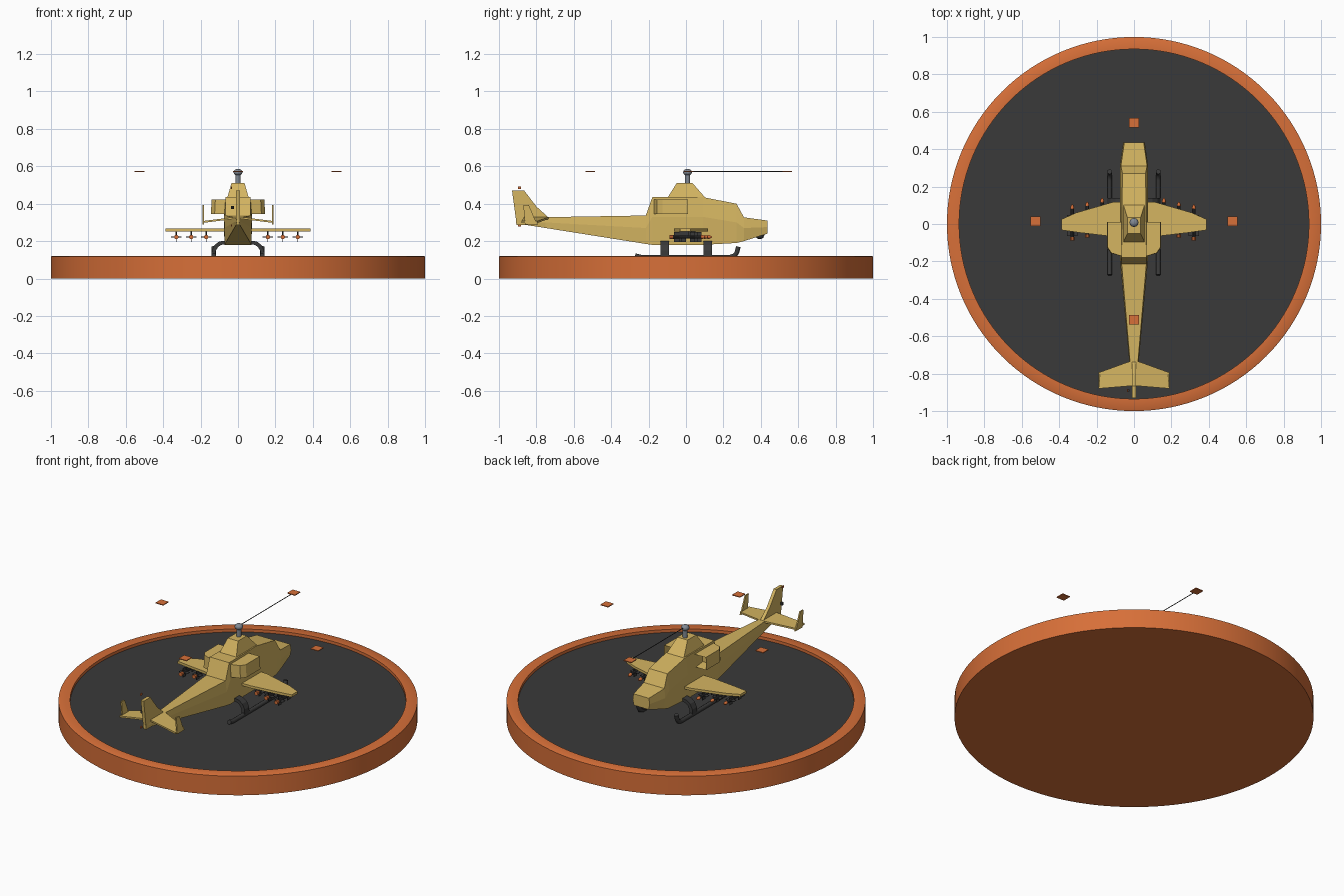
import bpy, bmesh, math
from mathutils import Vector, Matrix

if "Cube" in bpy.data.objects:
    bpy.data.objects.remove(bpy.data.objects["Cube"])


def material(name, rgb):
    m = bpy.data.materials.new(name)
    m.diffuse_color = (*rgb, 1)
    m.use_nodes = True
    m.node_tree.nodes["Principled BSDF"].inputs["Base Color"].default_value = m.diffuse_color
    return m


TAN = material("tan paint", (0.66, 0.46, 0.12))
ORANGE = material("orange paint", (0.68, 0.16, 0.04))
DARK = material("dark grey", (0.042, 0.042, 0.042))
STEEL = material("steel grey", (0.22, 0.25, 0.29))


def finish(name, bm, mat, smooth=False):
    bmesh.ops.recalc_face_normals(bm, faces=bm.faces)
    me = bpy.data.meshes.new(name)
    bm.to_mesh(me)
    bm.free()
    me.materials.append(mat)
    ob = bpy.data.objects.new(name, me)
    bpy.context.collection.objects.link(ob)
    if smooth:
        bpy.ops.object.select_all(action='DESELECT')
        ob.select_set(True)
        bpy.context.view_layer.objects.active = ob
        bpy.ops.object.shade_smooth_by_angle(angle=math.radians(35))
    return ob


def loft(name, rings, mat, smooth=False, caps=True):
    bm = bmesh.new()
    vs = [[bm.verts.new(p) for p in r] for r in rings]
    n = len(rings[0])
    for a, b in zip(vs, vs[1:]):
        for i in range(n):
            bm.faces.new((a[i], a[(i + 1) % n], b[(i + 1) % n], b[i]))
    if caps:
        bm.faces.new(vs[0])
        bm.faces.new(vs[-1])
    return finish(name, bm, mat, smooth)


def prism(name, pts, axis, lo, hi, mat):
    """Extrude a flat outline along one axis."""
    def put(p, d):
        q = list(p)
        q.insert(axis, d)
        return Vector(q)
    return loft(name, [[put(p, lo) for p in pts], [put(p, hi) for p in pts]], mat)


def box(name, c, s, mat):
    bm = bmesh.new()
    bmesh.ops.create_cube(bm, size=1, matrix=Matrix.Translation(c) @ Matrix.Diagonal((*s, 1)))
    return finish(name, bm, mat)


def lathe(name, prof, centre, mat, n=24, axis='Z'):
    """Turn (radius, height) pairs around an axis."""
    rot = Matrix.Rotation(-math.pi / 2, 3, 'X') if axis == 'Y' else Matrix.Identity(3)
    rings = [[rot @ Vector((r * math.cos(t), r * math.sin(t), h)) + Vector(centre)
              for t in (2 * math.pi * i / n for i in range(n))] for r, h in prof]
    return loft(name, rings, mat, True)


# landing pad: raised rim around a recessed deck
lathe("pad_rim", [(1, 0), (1, .117), (.995, .12), (.935, .12), (.935, .09)], (0, 0, 0), ORANGE, 128)
lathe("pad_deck", [(.936, .085), (.936, .102)], (0, 0, 0), DARK, 128)

# fuselage: y, bottom z, belt z, top z, bottom / belt / top half width
stations = [
    (.435, .24, .275, .31, .050, .058, .052),
    (.31, .20, .27, .327, .066, .076, .070),
    (.27, .19, .30, .40, .070, .076, .062),
    (.09, .18, .33, .435, .072, .076, .064),
    (-.18, .18, .33, .435, .072, .074, .066),
    (-.215, .185, .27, .337, .070, .073, .066),
    (-.75, .27, .30, .328, .020, .024, .020),
    (-.91, .295, .305, .318, .006, .008, .006)]
loft("fuselage", [[(-wb, y, zb), (wb, y, zb), (wm, y, zm), (wt, y, zt), (-wt, y, zt), (-wm, y, zm)]
                  for y, zb, zm, zt, wb, wm, wt in stations], TAN)

# rotor pylon, mast and hub
loft("rotor_pylon", [[(-w, a, z), (w, a, z), (w, b, z), (-w, b, z)]
                     for w, a, b, z in ((.058, -.10, .105, .43), (.035, -.05, .035, .51))], TAN)
lathe("rotor_mast", [(.014, .50), (.014, .56)], (0, .008, 0), STEEL, 16)
lathe("rotor_hub", [(.024 * math.sin(t), .568 - .018 * math.cos(t))
                    for t in (.3, .7, 1.1, 1.57, 2.0, 2.4, 2.8)], (0, .008, 0), STEEL, 16)

# main rotor: blade tips and the one edge that shows
for k in range(4):
    a = k * math.pi / 2
    box("rotor_tip", (.527 * math.cos(a), .015 + .527 * math.sin(a), .572), (.052, .052, .005), ORANGE)
box("rotor_blade_edge", (0, .27, .572), (.002, .51, .004), DARK)

# nose turret
lathe("nose_turret", [(.004, -.025), (.018, -.018), (.025, 0), (.018, .018)], (0, .395, .235), DARK, 12)

# tail fin and tail rotor
prism("tail_fin", [(-.905, .285), (-.93, .47), (-.865, .47), (-.80, .385), (-.73, .322), (-.75, .285)],
      0, -.010, .010, TAN)
lathe("tail_rotor_hub", [(.008, -.008), (.008, .008)], (-.03, -.89, .38), DARK, 8)
for z in (.283, .485):
    box("tail_rotor_tip", (-.035, -.89, z), (.005, .016, .012), ORANGE)

for s in (-1, 1):
    # stabiliser with upright end plate
    root = [(.01, -.73, .325), (.19, -.795, .302), (.19, -.88, .302), (.01, -.865, .325)]
    loft("stabiliser", [[(s * x, y, z + d) for x, y, z in root] for d in (-.005, .005)], TAN)
    plate = [(-.87, .392), (-.84, .392), (-.805, .31), (-.79, .29), (-.86, .288)]
    prism("stabiliser_end_plate", plate, 0, s * .186 - .004, s * .186 + .004, TAN)

    # stub wing
    wing = [(0, .12), (.11, .118), (.31, .06), (.388, .025), (.388, -.032), (.30, -.045), (.13, -.065), (0, -.065)]
    prism("stub_wing", [(s * x, y) for x, y in wing], 2, .252, .267, TAN)

    # engine nacelle with sunken intake and exhaust
    bm = bmesh.new()
    outline = [(.06, .01), (.145, .01), (.145, -.125), (.125, -.155), (.06, -.175)]
    low = [bm.verts.new((s * x, y, .345)) for x, y in outline]
    high = [bm.verts.new((s * (x - .004), y, .422)) for x, y in outline]
    bm.faces.new(low)
    bm.faces.new(high)
    for i in range(5):
        j = (i + 1) % 5
        bm.faces.new((low[i], low[j], high[j], high[i]))
    bmesh.ops.recalc_face_normals(bm, faces=bm.faces)
    bm.normal_update()
    ends = [f for f in bm.faces if f.normal.y > .9]
    bmesh.ops.inset_region(bm, faces=ends, thickness=.01, depth=0)
    bmesh.ops.translate(bm, verts=list({v for f in ends for v in f.verts}), vec=(0, -.07, 0))
    finish("engine_nacelle", bm, TAN)

    # skid tube
    cu = bpy.data.curves.new("skid_tube", 'CURVE')
    cu.dimensions = '3D'
    cu.bevel_depth = .013
    cu.bevel_resolution = 3
    cu.use_fill_caps = True
    path = [(-.272, .122), (-.24, .114), (.235, .114), (.262, .124), (.272, .14), (.28, .17)]
    sp = cu.splines.new('POLY')
    sp.points.add(len(path) - 1)
    for p, (y, z) in zip(sp.points, path):
        p.co = (s * .13, y, z, 1)
    cu.materials.append(DARK)
    bpy.context.collection.objects.link(bpy.data.objects.new("skid_tube", cu))

    # arched skid struts
    arch = [(.142, .11), (.14, .15), (.125, .18), (.10, .198), (.05, .205),
            (.05, .187), (.09, .18), (.108, .167), (.12, .145), (.12, .11)]
    for y in (-.114, .116):
        prism("skid_strut", [(s * x, z) for x, z in arch], 1, y - .022, y + .022, DARK)

    # missiles: body, coloured ends, cross fins and hanger
    for x, y in ((.165, .035), (.245, .015), (.325, 0)):
        c = Vector((s * x - .005, y, .222))
        lathe("missile_body", [(.009, -.08), (.009, .08)], c, DARK, 10, 'Y')
        lathe("missile_nose", [(.010, .08), (.010, .09), (.004, .103)], c, ORANGE, 10, 'Y')
        lathe("missile_tail", [(.012, -.088), (.012, -.07)], c, ORANGE, 10, 'Y')
        for dy in (-.05, .035):
            box("missile_fin_upright", c + Vector((0, dy, 0)), (.003, .028, .056), DARK)
            box("missile_fin_level", c + Vector((0, dy, 0)), (.056, .028, .003), DARK)
        box("missile_hanger", c + Vector((0, -.01, .02)), (.008, .05, .025), DARK)
